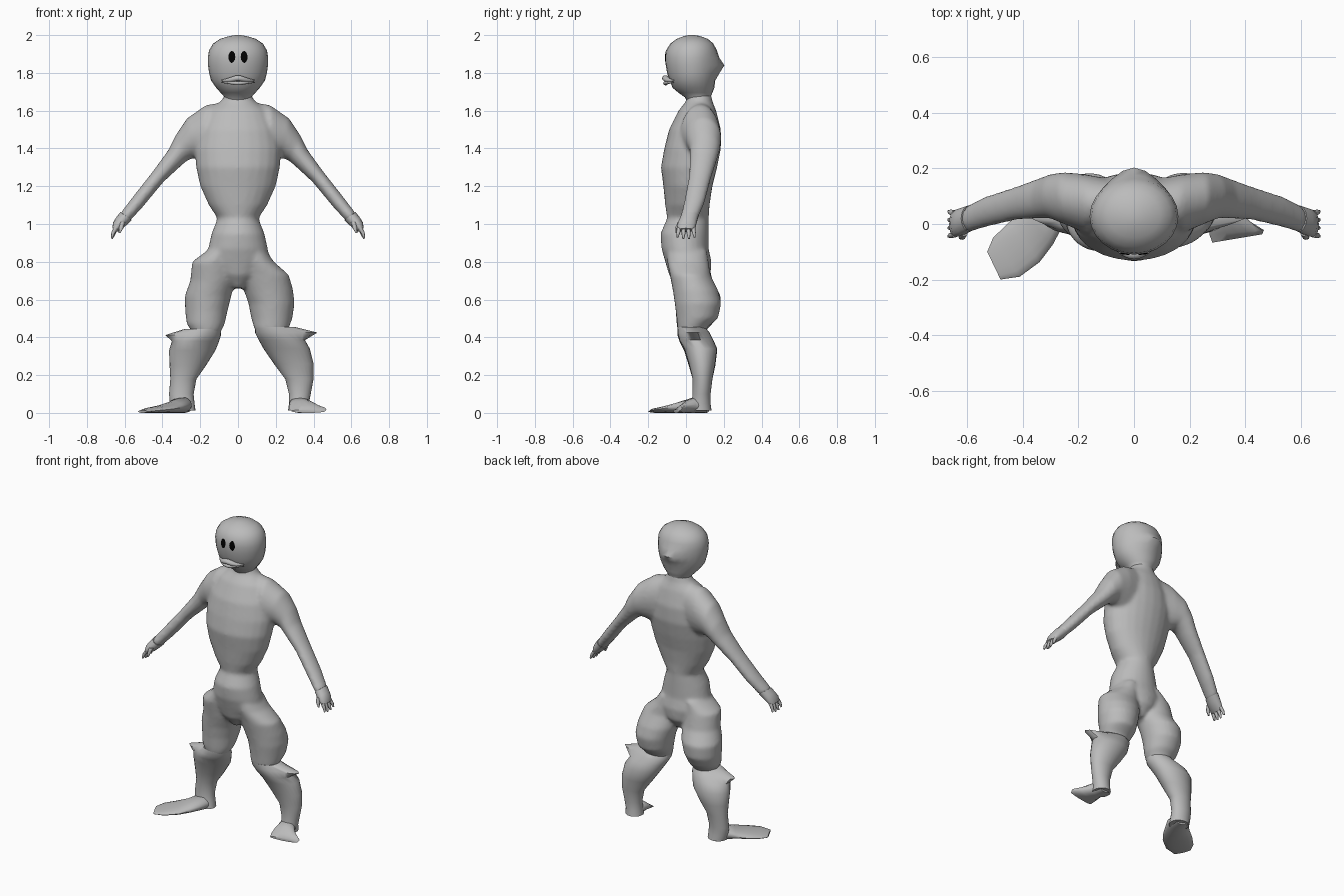
import bpy, bmesh, math
from mathutils import Vector

SEG = 24


def material(name, rgb):
    m = bpy.data.materials.new(name)
    m.diffuse_color = (*rgb, 1)
    return m


GREY = material("clay grey", (0.5, 0.5, 0.5))
BLACK = material("eye black", (0.0, 0.0, 0.0))


def skin(bm, loops, caps=True):
    """Bridge equal point loops into a tube."""
    vs = [[bm.verts.new(p) for p in l] for l in loops]
    n = len(vs[0])
    for a, b in zip(vs, vs[1:]):
        for i in range(n):
            j = (i + 1) % n
            bm.faces.new((a[i], a[j], b[j], b[i]))
    if caps:
        bm.faces.new(vs[0])
    bm.faces.new(vs[-1])


def oval(c, u, v, n=SEG):
    c, u, v = Vector(c), Vector(u), Vector(v)
    return [c + u * math.cos(t) + v * math.sin(t)
            for t in (2 * math.pi * i / n for i in range(n))]


def slices(rows):
    """Horizontal ovals from (z, x0, x1, y0, y1[, tip_x, tip_y]) with pointed tips."""
    out = []
    for z, x0, x1, y0, y1, *tip in rows:
        tx, ty = tip or (0, 0)
        loop = oval(((x0 + x1) / 2, (y0 + y1) / 2, z), ((x1 - x0) / 2, 0, 0), (0, (y1 - y0) / 2, 0))
        for i, p in enumerate(loop):
            t = 2 * math.pi * i / SEG
            p.x += tx * max(0, math.cos(t) * (1 if tx > 0 else -1)) ** 5
            p.y += ty * max(0, math.sin(t)) ** 6
        out.append(loop)
    return out


def finish(name, bm, mat=GREY, angle=50):
    bmesh.ops.recalc_face_normals(bm, faces=bm.faces)
    me = bpy.data.meshes.new(name)
    bm.to_mesh(me)
    bm.free()
    me.polygons.foreach_set("use_smooth", [True] * len(me.polygons))
    me.set_sharp_from_angle(angle=math.radians(angle))
    me.materials.append(mat)
    ob = bpy.data.objects.new(name, me)
    bpy.context.collection.objects.link(ob)
    return ob


# Body: torso, arms and thighs fused together
body = bmesh.new()
skin(body, slices([(z, -w, w, a, b) for z, w, a, b in (
    (1.70, .06, .01, .13), (1.65, .09, .0, .14), (1.60, .16, -.04, .16), (1.50, .21, -.09, .185),
    (1.40, .23, -.115, .185), (1.30, .222, -.133, .165), (1.20, .20, -.12, .14),
    (1.10, .155, -.11, .125), (1.03, .108, -.10, .12), (.95, .14, -.135, .12),
    (.87, .158, -.13, .12), (.80, .17, -.11, .135), (.73, .12, -.09, .13), (.66, .035, -.04, .08))]))

ARM = [  # upper x, z, lower x, z, y range
    (.05, 1.65, .10, 1.32, .0, .16), (.17, 1.63, .19, 1.33, -.03, .18),
    (.27, 1.56, .235, 1.35, .0, .187), (.33, 1.47, .27, 1.335, .02, .18),
    (.37, 1.39, .31, 1.30, .02, .165), (.45, 1.28, .395, 1.222, .015, .135),
    (.56, 1.14, .50, 1.095, -.01, .10), (.625, 1.055, .573, 1.015, -.03, .065)]
for s in (1, -1):
    skin(body, [oval((s * (ux + lx) / 2, (a + b) / 2, (uz + lz) / 2),
                     (s * (ux - lx) / 2, 0, (uz - lz) / 2), (0, (b - a) / 2, 0))
                for ux, uz, lx, lz, a, b in ARM])

skin(body, slices([(.86, .02, .15, -.10, .11), (.80, .01, .19, -.10, .12), (.73, .01, .27, -.085, .13),
                   (.65, .03, .292, -.07, .17), (.58, .055, .30, -.06, .187), (.50, .07, .288, -.05, .17),
                   (.45, .085, .27, -.045, .11), (.40, .11, .25, -.03, .09)]))
skin(body, slices([(.87, -.15, -.02, -.10, .11), (.80, -.243, -.01, -.10, .12), (.70, -.253, -.015, -.08, .14),
                   (.62, -.282, -.035, -.065, .185), (.54, -.28, -.055, -.055, .18), (.47, -.272, -.07, -.05, .14),
                   (.44, -.25, -.085, -.045, .11), (.40, -.24, -.11, -.03, .09)]))
ob = finish("body", body, angle=180)
mod = ob.modifiers.new("fuse", 'REMESH')
mod.mode, mod.voxel_size, mod.use_smooth_shade = 'VOXEL', .011, True
mod = ob.modifiers.new("soften", 'SMOOTH')
mod.factor, mod.iterations = .5, 7

# Head with a pointed bump at the back
bm = bmesh.new()
skin(bm, slices([(z, -w, w, a, b, 0, t) for z, w, a, b, t in (
    (1.64, .07, .01, .13, 0), (1.67, .07, -.005, .13, 0), (1.695, .092, -.04, .14, 0),
    (1.72, .115, -.07, .15, 0), (1.76, .143, -.088, .155, 0), (1.80, .153, -.10, .163, .015),
    (1.84, .159, -.107, .165, .038), (1.88, .16, -.11, .165, .012), (1.92, .153, -.105, .163, 0),
    (1.955, .132, -.083, .145, 0), (1.98, .095, -.05, .115, 0), (1.995, .045, -.01, .075, 0),
    (2.0, .015, .015, .045, 0))]))
head = finish("head", bm)

# Eyes lie on the face
for s, label in ((1, "left"), (-1, "right")):
    bm = bmesh.new()
    skin(bm, [oval((s * .036, -.12, 1.885), (.021 * r, 0, 0), (0, 0, .033 * r), 12)
              for r in (1, .75, .5, .25)], caps=False)
    eye = finish(label + "_eye", bm, BLACK)
    for p in eye.data.polygons:
        if p.normal.y > 0:
            p.flip()
    mod = eye.modifiers.new("wrap", 'SHRINKWRAP')
    mod.target, mod.offset, mod.wrap_mode = head, .004, 'ABOVE_SURFACE'

# Lips curve round the face
for name, z, arch, thick in (("upper_lip", 1.765, .014, .016), ("lower_lip", 1.748, -.006, .011)):
    bm = bmesh.new()
    loops = []
    for i in range(13):
        t = -1 + i / 6
        r = thick * (1 - .8 * t * t)
        c = (.088 * t, -.108 + .042 * t * t, z + arch * (math.cos(t * 4.7) * .3 + .2 - .5 * t * t))
        loops.append(oval(c, (0, r * 1.2, 0), (0, 0, r), 10))
    skin(bm, loops)
    finish(name, bm)

# Hands with four fingers and a thumb
for s, label in ((1, "left"), (-1, "right")):
    bm = bmesh.new()
    skin(bm, [oval((s * x, y, z), (s * w, 0, w * .7), (0, d, 0), 14) for x, y, z, w, d in (
        (.593, .02, 1.042, .030, .047), (.617, .01, 1.015, .028, .049),
        (.637, .003, .992, .024, .05), (.652, .0, .968, .014, .044))])
    for k in range(4):
        y = -.037 + k * .025
        drop = .008 if k in (1, 2) else 0
        skin(bm, [oval((s * x, y * f, z), (s * r, 0, .002), (0, r, 0), 8) for x, z, r, f in (
            (.645, .98, .012, 1), (.660, .955 - drop, .010, 1.1), (.668, .93 - drop, .005, 1.2))])
    skin(bm, [oval((s * x, y, z), (s * r, 0, 0), (0, r, 0), 8) for x, y, z, r in (
        (.612, -.03, 1.01, .014), (.618, -.045, .98, .012), (.627, -.05, .953, .005))])
    finish(label + "_hand", bm)

# Lower legs with a pointed cuff at the knee
SHINS = {
    "left": [(.455, .09, .27, -.045, .10, .03, 0), (.425, .09, .30, -.045, .125, .12, 0),
             (.385, .11, .355, -.035, .145), (.34, .135, .38, -.01, .165), (.26, .19, .40, .015, .155),
             (.18, .25, .40, .035, .14), (.10, .27, .385, .035, .13), (.05, .27, .375, .03, .13),
             (.012, .265, .375, .02, .135)],
    "right": [(.445, -.25, -.09, -.045, .10, -.03, 0), (.412, -.285, -.09, -.045, .125, -.10, 0),
              (.38, -.35, -.10, -.035, .145), (.33, -.365, -.12, -.01, .165), (.25, -.362, -.17, .015, .155),
              (.18, -.358, -.22, .035, .14), (.10, -.365, -.235, .035, .13), (.05, -.36, -.23, .03, .13),
              (.012, -.35, -.225, .02, .135)]}
for label, rows in SHINS.items():
    bm = bmesh.new()
    skin(bm, slices(rows))
    finish(label + "_shin", bm)

# Splayed feet: centre x, y, half width x, y, height
FEET = {
    "left": [(.32, .11, .04, 0, .05), (.325, .05, .055, 0, .085), (.345, .0, .075, .008, .065),
             (.37, -.03, .098, .008, .04), (.372, -.052, .09, .015, .018)],
    "right": [(-.285, .11, .04, -.015, .05), (-.30, .05, .055, -.035, .085), (-.345, -.015, .052, -.06, .06),
              (-.395, -.065, .055, -.072, .042), (-.46, -.12, .048, -.07, .028), (-.505, -.15, .024, -.05, .014)]}
for label, rows in FEET.items():
    bm = bmesh.new()
    skin(bm, [oval((x, y, h / 2), (wx, wy, 0), (0, 0, h / 2), 16) for x, y, wx, wy, h in rows])
    finish(label + "_foot", bm)
